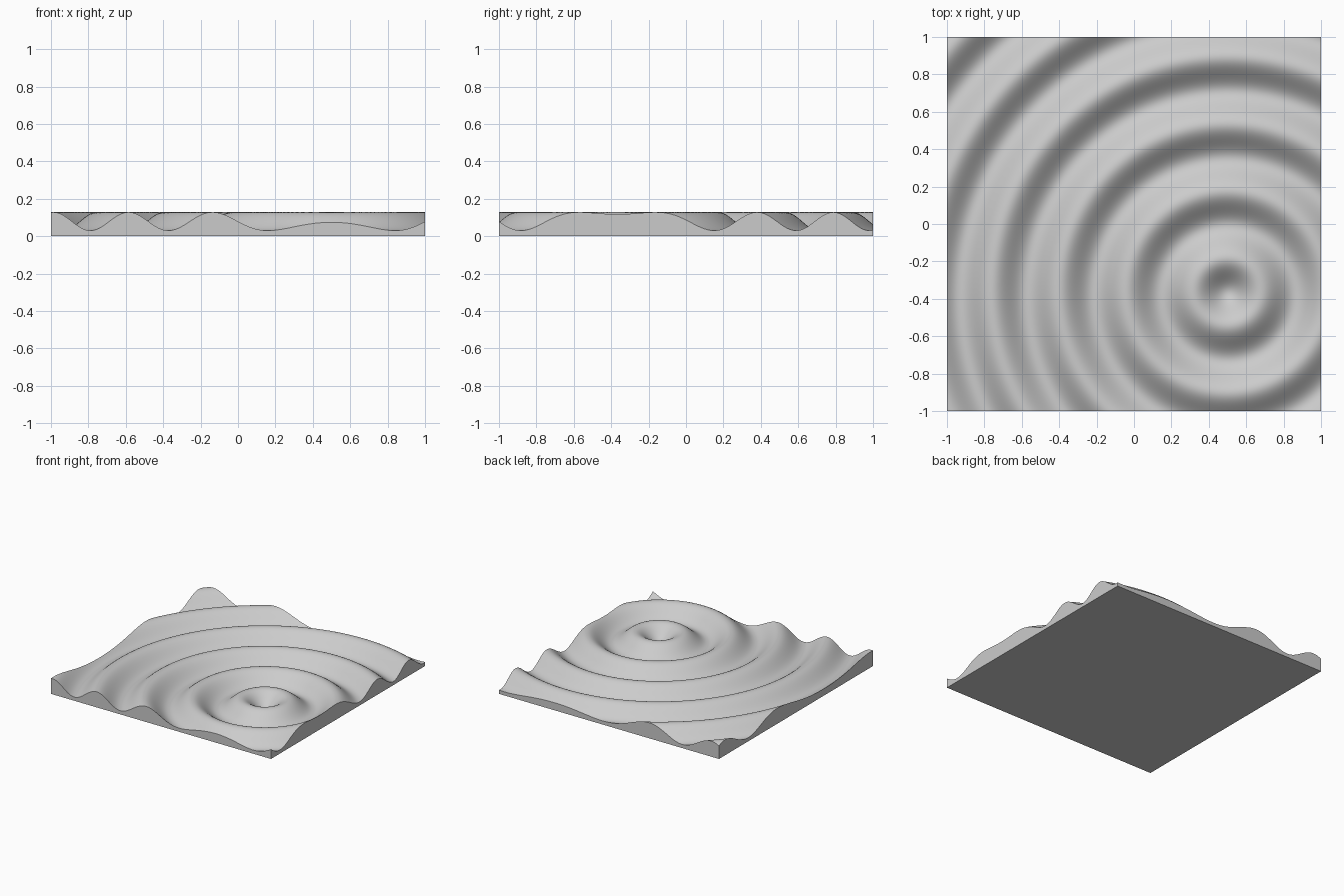
import bpy, bmesh, math

if "Cube" in bpy.data.objects:
    bpy.data.objects.remove(bpy.data.objects["Cube"])

CENTRE_X, CENTRE_Y = 0.5, -0.366
WAVELENGTH = 0.359
MID, AMPLITUDE = 0.079, 0.049

grey = bpy.data.materials.new("light grey")
grey.diffuse_color = (0.6, 0.6, 0.6, 1)
grey.use_nodes = True
grey.node_tree.nodes["Principled BSDF"].inputs["Base Color"].default_value = grey.diffuse_color


def ripple(x, y):
    r = math.hypot(x - CENTRE_X, y - CENTRE_Y)
    return MID - AMPLITUDE * math.cos(math.tau * r / WAVELENGTH)


# Rippled top surface
bm = bmesh.new()
bmesh.ops.create_grid(bm, x_segments=200, y_segments=200, size=1)
for v in bm.verts:
    v.co.z = ripple(v.co.x, v.co.y)

# Side walls, dropped from the rim to the ground
rim = [e for e in bm.edges if e.is_boundary]
walls = bmesh.ops.extrude_edge_only(bm, edges=rim)["geom"]
for v in walls:
    if isinstance(v, bmesh.types.BMVert):
        v.co.z = 0

# Flat underside
bottom = [e for e in bm.edges if e.is_boundary]
bmesh.ops.contextual_create(bm, geom=bottom)
bmesh.ops.recalc_face_normals(bm, faces=bm.faces)

mesh = bpy.data.meshes.new("rippled_slab")
bm.to_mesh(mesh)
bm.free()
mesh.materials.append(grey)
slab = bpy.data.objects.new("rippled_slab", mesh)
bpy.context.collection.objects.link(slab)

# Smooth waves with crisp slab edges
bpy.context.view_layer.objects.active = slab
slab.select_set(True)
bpy.ops.object.shade_smooth_by_angle(angle=math.radians(30))
